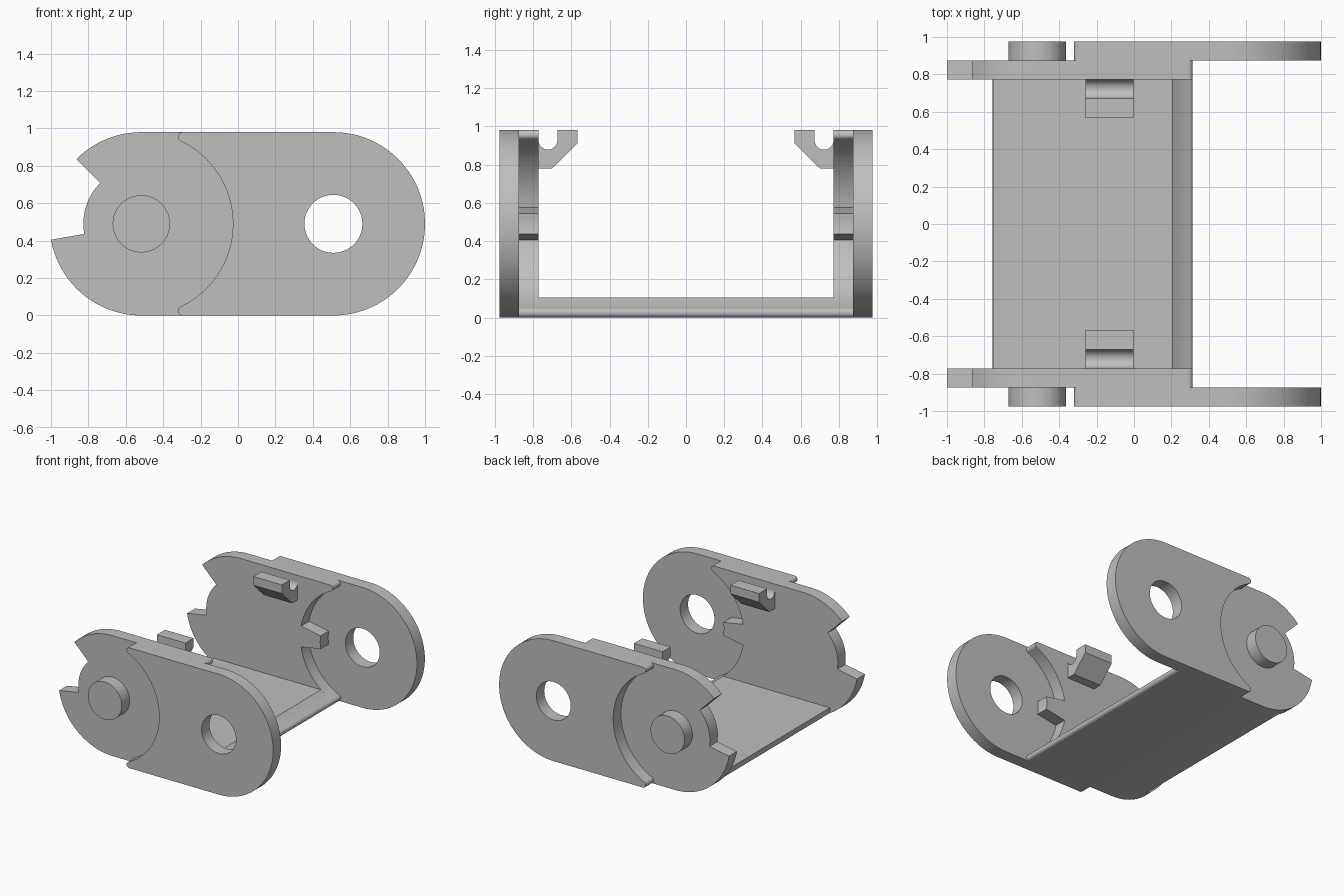
import bpy, bmesh
from math import sin, cos, radians, ceil
from mathutils import Vector

cube = bpy.data.objects.get("Cube")
if cube:
    bpy.data.objects.remove(cube, do_unlink=True)

# Single plastic colour
grey = bpy.data.materials.new("plain_grey")
grey.use_nodes = True
grey.diffuse_color = (0.52, 0.52, 0.52, 1)
grey.node_tree.nodes["Principled BSDF"].inputs["Base Color"].default_value = (0.52, 0.52, 0.52, 1)

MID, R = 0.49, 0.49            # pivot height and end radius
PIN_X, HOLE_X = -0.517, 0.51   # the two pivots
NOTCH_R, TIP_R = 0.31, 0.025
Y_IN, Y_MID, Y_OUT = 0.772, 0.874, 0.976
TIP_DX, TIP_A = 0.2214, 64.5   # rounded tip tangent to the pivot circle


def arc(x, z, r, start, end):
    n = max(2, ceil(abs(end - start) / 4))
    angles = [radians(start + (end - start) * i / n) for i in range(n + 1)]
    return [(x + r * cos(a), z + r * sin(a)) for a in angles]


def extrude(name, loops, y0, y1):
    """Fill xz outlines (later loops are holes) and extrude them along y."""
    bm = bmesh.new()
    edges = []
    for loop in loops:
        vs = [bm.verts.new((x, y0, z)) for x, z in loop]
        edges += [bm.edges.new((v, vs[i - 1])) for i, v in enumerate(vs)]
    bmesh.ops.triangle_fill(bm, edges=edges, use_beauty=True)
    ext = bmesh.ops.extrude_face_region(bm, geom=bm.faces[:], use_keep_orig=True)
    moved = [g for g in ext["geom"] if isinstance(g, bmesh.types.BMVert)]
    bmesh.ops.translate(bm, verts=moved, vec=(0, y1 - y0, 0))
    return finish(name, bm)


def finish(name, bm):
    bmesh.ops.recalc_face_normals(bm, faces=bm.faces[:])
    mesh = bpy.data.meshes.new(name)
    bm.to_mesh(mesh)
    bm.free()
    mesh.materials.append(grey)
    obj = bpy.data.objects.new(name, mesh)
    bpy.context.collection.objects.link(obj)
    bpy.ops.object.select_all(action="DESELECT")
    obj.select_set(True)
    bpy.context.view_layer.objects.active = obj
    bpy.ops.object.shade_smooth_by_angle(angle=radians(25))
    return obj


# Outer cheek: round end with a hole, concave end around the pin
tip_x = PIN_X + TIP_DX
outer = (arc(HOLE_X, MID, R, -90, 90)
         + arc(tip_x, 2 * MID - TIP_R, TIP_R, 90, 180 + TIP_A)
         + arc(PIN_X, MID, R, TIP_A, -TIP_A)[1:-1]
         + arc(tip_x, TIP_R, TIP_R, 180 - TIP_A, 270))
hole = arc(HOLE_X, MID, 0.155, 0, 360)[:-1]

# Inner cheek: notched round end, concave end with a stop tab
tip_x = HOLE_X - TIP_DX
low_tip = arc(tip_x, TIP_R, TIP_R, -90, TIP_A)
inner = (arc(PIN_X, MID, R, 270, 190)
         + arc(PIN_X, MID, NOTCH_R, 190, 135)
         + arc(PIN_X, MID, R, 135, 90)
         + arc(tip_x, 2 * MID - TIP_R, TIP_R, 90, -TIP_A)
         + arc(HOLE_X, MID, R, 180 - TIP_A, 170)[1:]
         + arc(HOLE_X, MID, NOTCH_R, 170, 190)
         + arc(HOLE_X, MID, R, 190, 180 + TIP_A)[:-1]
         + low_tip[::-1])

# Floor follows the lower part of the inner cheek outline
floor = (arc(PIN_X, MID, R, 240.9, 270) + low_tip
         + arc(HOLE_X, MID, R, 180 + TIP_A, 231.8)[1:]
         + [(-0.755, 0.105)])
extrude("floor", [floor], -Y_IN, Y_IN)

# Hook cross-section in yz, with a round groove beside the wall
hook = ([(Y_IN, 0.78), (0.70, 0.78), (0.568, 0.91), (0.568, 0.98), (0.672, 0.98)]
        + arc(0.722, 0.928, 0.05, 180, 360))

for side, s in (("left", 1), ("right", -1)):
    side = "back" if s > 0 else "front"
    extrude(side + "_outer_cheek", [outer, hole], s * Y_MID, s * Y_OUT)
    extrude(side + "_inner_cheek", [inner], s * Y_IN, s * Y_MID)
    extrude(side + "_pin", [arc(PIN_X, MID, 0.153, 0, 360)[:-1]], s * Y_MID, s * Y_OUT)

    bm = bmesh.new()
    face = bm.faces.new([bm.verts.new((-0.26, s * y, z)) for y, z in hook])
    ext = bmesh.ops.extrude_face_region(bm, geom=[face], use_keep_orig=True)
    moved = [g for g in ext["geom"] if isinstance(g, bmesh.types.BMVert)]
    bmesh.ops.translate(bm, verts=moved, vec=Vector((0.257, 0, 0)))
    finish(side + "_hook", bm)
